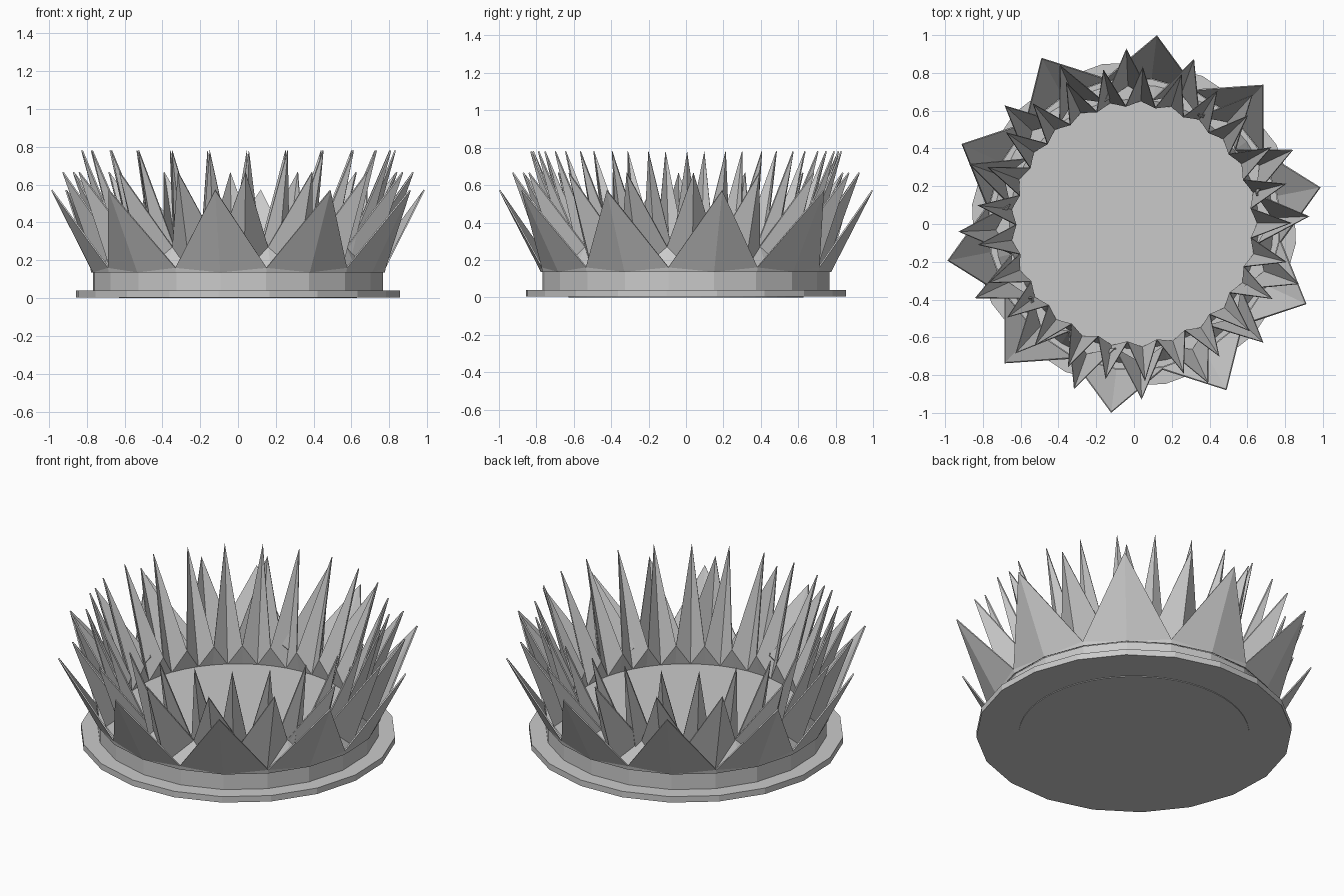
import bpy, bmesh
from math import cos, sin, pi, radians

cube = bpy.data.objects.get("Cube")
if cube:
    bpy.data.objects.remove(cube, do_unlink=True)

grey = bpy.data.materials.new("stone_grey")
grey.use_nodes = True
colour = (0.59, 0.59, 0.59, 1)
grey.diffuse_color = colour
grey.node_tree.nodes["Principled BSDF"].inputs["Base Color"].default_value = colour


def finish(name, bm):
    bmesh.ops.recalc_face_normals(bm, faces=bm.faces)
    mesh = bpy.data.meshes.new(name)
    bm.to_mesh(mesh)
    bm.free()
    mesh.materials.append(grey)
    obj = bpy.data.objects.new(name, mesh)
    bpy.context.collection.objects.link(obj)
    return obj


def ring(bm, count, turn, rz):
    """Add a ring of vertices; rz gives radius and height per index."""
    verts = []
    for i in range(count):
        a = radians(turn) + 2 * pi * i / count
        r, z = rz(i)
        verts.append(bm.verts.new((r * cos(a), r * sin(a), z)))
    return verts


def disc(name, count, turn, radius, bottom, top):
    bm = bmesh.new()
    low = ring(bm, count, turn, lambda i: (radius, bottom))
    high = ring(bm, count, turn, lambda i: (radius, top))
    for i in range(count):
        j = (i + 1) % count
        bm.faces.new((low[i], low[j], high[j], high[i]))
    bm.faces.new(low)
    bm.faces.new(high)
    finish(name, bm)


def spike_ring(name, spikes, turn, foot, valley, tip):
    """Folded sheet rising from a round foot to alternating tips and valleys."""
    bm = bmesh.new()
    n = spikes * 2
    low = ring(bm, n, turn, lambda i: foot)
    top = ring(bm, n, turn, lambda i: valley if i % 2 else tip)
    # Split each panel so the fold runs from foot to tip
    for i in range(n):
        j = (i + 1) % n
        t, v = (j, i) if i % 2 else (i, j)
        bm.faces.new((low[t], low[v], top[v]))
        bm.faces.new((low[t], top[v], top[t]))
    obj = finish(name, bm)
    thick = obj.modifiers.new("thickness", "SOLIDIFY")
    thick.thickness = 0.008
    thick.offset = -1


# Base plate with a shallow foot under it, and the solid drum whose top is the floor
disc("base_plate", 20, 11.1, 0.863, 0.004, 0.04)
disc("base_foot", 50, 0, 0.63, 0, 0.02)
disc("drum", 20, 11.1, 0.772, 0.035, 0.138)

# Three crowns of spikes, from outside to inside
spike_ring("outer_spikes", 10, 11.1, (0.782, 0.136), (0.787, 0.16), (1.007, 0.57))
spike_ring("middle_spikes", 16, 2.5, (0.74, 0.136), (0.67, 0.27), (0.93, 0.665))
spike_ring("inner_spikes", 25, 0.4, (0.66, 0.136), (0.63, 0.26), (0.835, 0.78))
